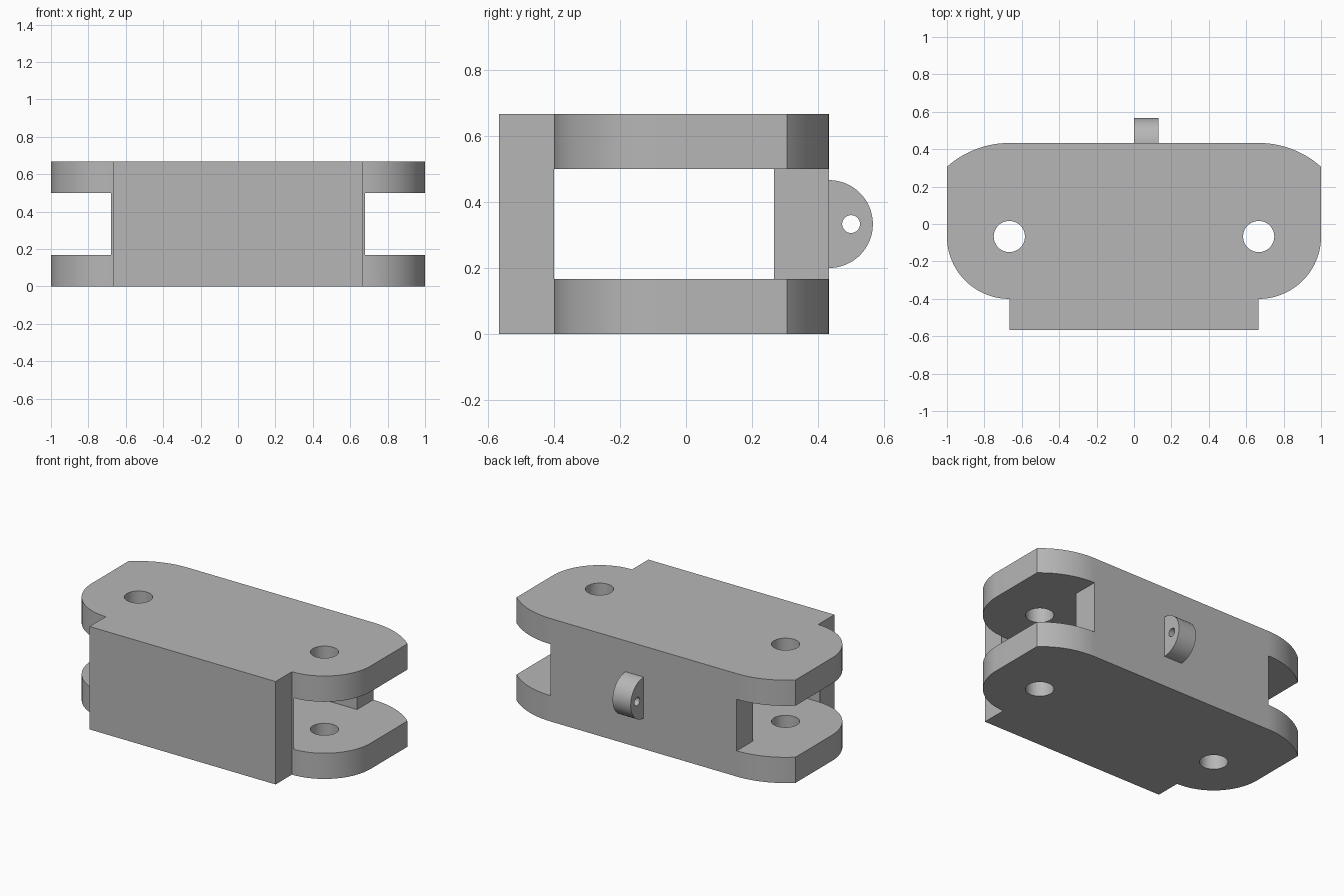
import bpy, bmesh
from math import cos, sin, pi, acos, radians
from mathutils import Matrix

cube = bpy.data.objects.get("Cube")
if cube:
    bpy.data.objects.remove(cube, do_unlink=True)

grey = bpy.data.materials.new("plain grey")
grey.use_nodes = True
grey.diffuse_color = (0.47, 0.47, 0.47, 1)
grey.node_tree.nodes["Principled BSDF"].inputs["Base Color"].default_value = (0.47, 0.47, 0.47, 1)

T = 1 / 6            # plate and wall thickness
H = 4 * T            # overall height
PX, PY = 2 / 3, -0.067   # pivot centre
BACK, FRONT, STEP = 0.433, -0.567, -0.4


def arc(cx, cy, r, a0, a1, n=32):
    return [(cx + r * cos(a0 + (a1 - a0) * i / n), cy + r * sin(a0 + (a1 - a0) * i / n))
            for i in range(n + 1)]


def circle(cx, cy, r, n=48):
    return arc(cx, cy, r, 0, 2 * pi, n)[:-1]


def extrude(name, loops, z0, z1, matrix=Matrix()):
    """Solid from an outline and its holes."""
    curve = bpy.data.curves.new(name, "CURVE")
    curve.dimensions, curve.fill_mode = "2D", "BOTH"
    curve.extrude = (z1 - z0) / 2
    for loop in loops:
        spline = curve.splines.new("POLY")
        spline.points.add(len(loop) - 1)
        for p, (x, y) in zip(spline.points, loop):
            p.co = (x, y, 0, 1)
        spline.use_cyclic_u = True
    temp = bpy.data.objects.new(name + "_outline", curve)
    bpy.context.collection.objects.link(temp)
    graph = bpy.context.evaluated_depsgraph_get()
    mesh = bpy.data.meshes.new_from_object(temp.evaluated_get(graph))
    bpy.data.objects.remove(temp, do_unlink=True)
    bm = bmesh.new()
    bm.from_mesh(mesh)
    bmesh.ops.remove_doubles(bm, verts=bm.verts, dist=1e-5)
    bmesh.ops.recalc_face_normals(bm, faces=bm.faces)
    bm.transform(matrix @ Matrix.Translation((0, 0, (z0 + z1) / 2)))
    bm.to_mesh(mesh)
    bm.free()
    mesh.materials.clear()
    mesh.materials.append(grey)
    obj = bpy.data.objects.new(name, mesh)
    bpy.context.collection.objects.link(obj)
    return obj


def smooth(obj):
    bpy.ops.object.select_all(action="DESELECT")
    obj.select_set(True)
    bpy.context.view_layer.objects.active = obj
    bpy.ops.object.shade_smooth_by_angle(angle=radians(30))


# Body outline: stepped front, rounded front corners, clipped back corners
half = [(PX, FRONT)]
half += arc(PX, PY, 1 - PX, -pi / 2, 0)
half += arc(PX, PY, BACK - PY, acos((1 - PX) / (BACK - PY)), pi / 2)
outline = half + [(-x, y) for x, y in reversed(half)]
pivots = [circle(s * PX, PY, T / 2) for s in (-1, 1)]
body = extrude("bracket_body", [outline] + pivots, 0, H)

# Channel between the plates, open at both ends and around the back wall
inner = BACK - T
gap = [(1.1, STEP), (1.1, 0.6), (PX, 0.6), (PX, inner)]
cutter = extrude("channel_cutter", [gap + [(-x, y) for x, y in reversed(gap)]], T, H - T)
cutter.hide_render = True
cut = body.modifiers.new("channel", "BOOLEAN")
cut.operation, cut.solver, cut.object = "DIFFERENCE", "EXACT", cutter
smooth(body)
bpy.ops.object.modifier_apply(modifier=cut.name)
bpy.data.objects.remove(cutter, do_unlink=True)
smooth(body)

# Half-round lug with a small cross hole on the back wall
to_side = Matrix(((0, 0, 1, 0), (1, 0, 0, 0), (0, 1, 0, 0), (0, 0, 0, 1)))
lug = extrude("back_lug", [arc(BACK, H / 2, 0.133, -pi / 2, pi / 2, 48),
                           circle(0.5, H / 2, 0.027, 32)], 0, 0.13, to_side)
smooth(lug)
